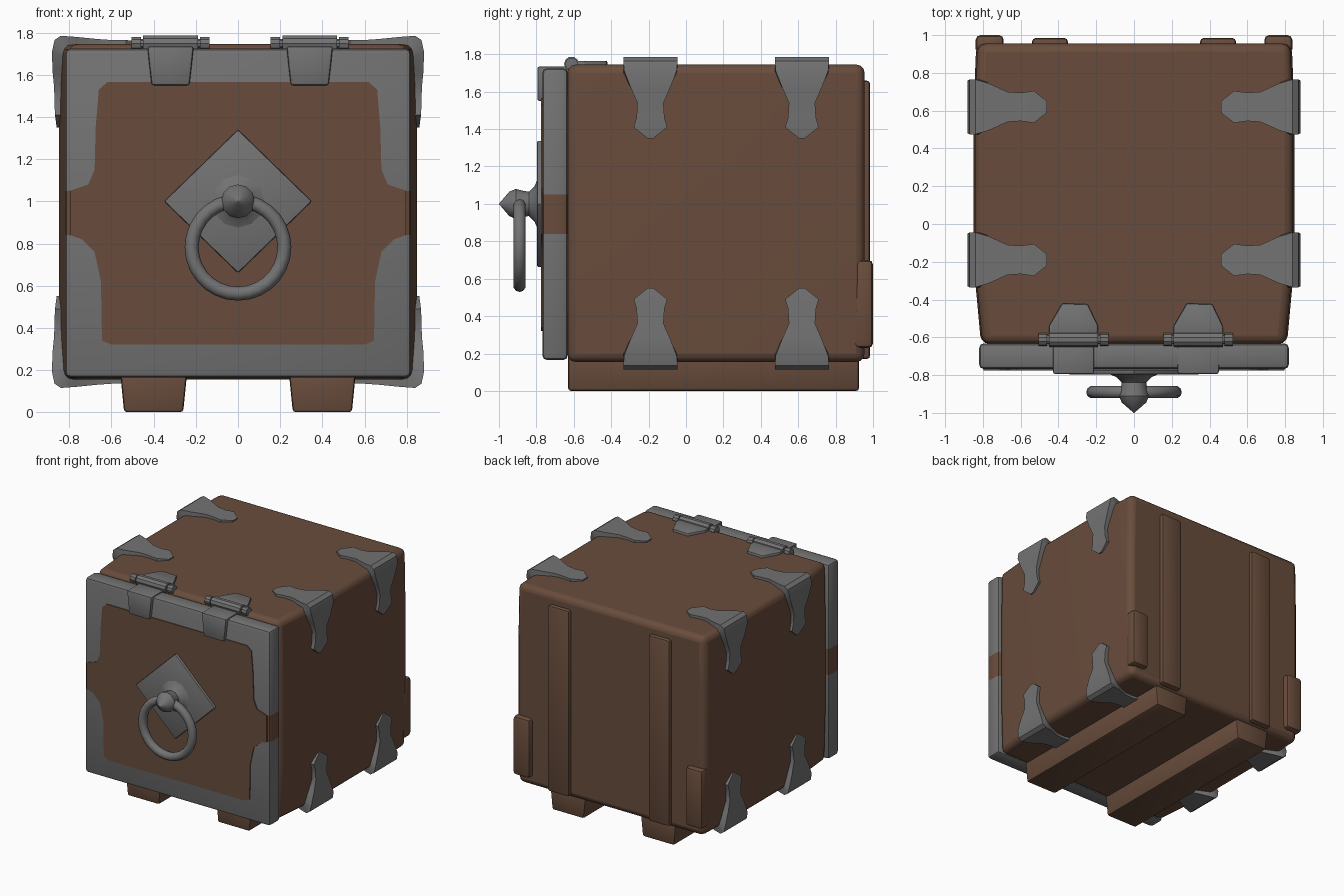
import bpy, bmesh, math
from mathutils import Matrix

if "Cube" in bpy.data.objects:
    bpy.data.objects.remove(bpy.data.objects["Cube"])


def material(name, rgb):
    m = bpy.data.materials.new(name)
    m.diffuse_color = (*rgb, 1)
    m.use_nodes = True
    m.node_tree.nodes["Principled BSDF"].inputs["Base Color"].default_value = m.diffuse_color
    return m


WOOD = material("brown wood", (0.14, 0.073, 0.045))
METAL = material("grey metal", (0.17, 0.17, 0.17))


def finish(name, bm, mat, bevel=0, segs=2, angle=35):
    bmesh.ops.remove_doubles(bm, verts=bm.verts, dist=1e-5)
    bmesh.ops.recalc_face_normals(bm, faces=bm.faces)
    if bevel:
        bmesh.ops.bevel(bm, geom=list(bm.edges), offset=bevel, segments=segs,
                        affect='EDGES', profile=0.5, clamp_overlap=True)
    me = bpy.data.meshes.new(name)
    bm.to_mesh(me)
    bm.free()
    me.materials.append(mat)
    ob = bpy.data.objects.new(name, me)
    bpy.context.collection.objects.link(ob)
    bpy.ops.object.select_all(action='DESELECT')
    ob.select_set(True)
    bpy.context.view_layer.objects.active = ob
    bpy.ops.object.shade_smooth_by_angle(angle=math.radians(angle))
    return ob


def loft(bm, rings):
    """Bridge matching rings of points and cap both ends."""
    vs = [[bm.verts.new(p) for p in r] for r in rings]
    n = len(vs[0])
    for a, b in zip(vs, vs[1:]):
        for i in range(n):
            j = (i + 1) % n
            bm.faces.new((a[i], a[j], b[j], b[i]))
    bm.faces.new(vs[0])
    bm.faces.new(vs[-1][::-1])


def box(name, x, y, z, mat, bevel=0.0, taper=0.0):
    """Box from ranges; taper narrows the bottom in x."""
    bm = bmesh.new()
    rings = []
    for h, t in ((z[0], taper), (z[1], 0)):
        rings.append([(x[0] + t, y[0], h), (x[1] - t, y[0], h),
                      (x[1] - t, y[1], h), (x[0] + t, y[1], h)])
    loft(bm, rings)
    return finish(name, bm, mat, bevel)


def plate(name, pts, y0, y1, mat, bevel=0.0):
    """Polygon in xz extruded along y."""
    bm = bmesh.new()
    loft(bm, [[(x, y, z) for x, z in pts] for y in (y0, y1)])
    return finish(name, bm, mat, bevel)


def spin(name, profile, centre, axis, sides, mat):
    """Surface of revolution from (radius, position) pairs along x or y."""
    bm = bmesh.new()
    rings = []
    for r, t in profile:
        ring = []
        for i in range(sides):
            a = 2 * math.pi * i / sides
            c, s = r * math.cos(a), r * math.sin(a)
            p = (t, c, s) if axis == 'x' else (c, t, s)
            ring.append(tuple(p[k] + centre[k] for k in range(3)))
        rings.append(ring)
    loft(bm, rings)
    return finish(name, bm, mat)


# wooden body, slightly bulged at the sides
half = [(0.81, -0.635), (0.85, -0.2), (0.85, 0.6), (0.835, 0.955)]
foot = half + [(-x, y) for x, y in reversed(half)]
bm = bmesh.new()
loft(bm, [[(x * k, y, z) for x, y in foot]
          for z, k in ((0.155, 0.985), (0.6, 1.0), (1.3, 1.0), (1.745, 0.99))])
body = finish("body", bm, WOOD, 0, angle=40)
mod = body.modifiers.new("soft edges", 'BEVEL')
mod.width, mod.segments, mod.limit_method = 0.045, 3, 'ANGLE'

# skids, back planks and lower back corner blocks
for side, s in (("left", -1), ("right", 1)):
    def xr(a, b):
        return tuple(sorted((s * a, s * b)))
    box(side + "_skid", xr(0.24, 0.56), (-0.63, 0.925), (0, 0.2), WOOD, 0.015, 0.02)
    box(side + "_back_plank", xr(0.35, 0.54), (0.9, 0.985), (0.17, 1.66), WOOD, 0.02)
    box(side + "_back_corner", xr(0.69, 0.838), (0.9, 1.0), (0.23, 0.70), WOOD, 0.025)

# metal door with wooden bands on its sides
door = box("door", (-0.82, 0.82), (-0.768, -0.632), (0.165, 1.725), METAL, 0.025)
door.data.materials.append(WOOD)
bm = bmesh.new()
bm.from_mesh(door.data)
for h in (0.84, 1.05):
    bmesh.ops.bisect_plane(bm, geom=bm.verts[:] + bm.edges[:] + bm.faces[:],
                           plane_co=(0, 0, h), plane_no=(0, 0, 1))
for f in bm.faces:
    c = f.calc_center_median()
    if 0.84 < c.z < 1.05 and abs(c.x) > 0.78:
        f.material_index = 1
bm.to_mesh(door.data)
bm.free()

# wooden door panel reaching the side edges at mid height
right = [(0.60, 0.32), (0.645, 0.34), (0.65, 0.62), (0.68, 0.76), (0.74, 0.82), (0.797, 0.84),
         (0.797, 1.05), (0.71, 1.08), (0.68, 1.15), (0.675, 1.35), (0.66, 1.53), (0.62, 1.565)]
plate("door_panel", right + [(-x, z) for x, z in reversed(right)], -0.775, -0.766, WOOD)

# diamond plate, knob and ring
plate("diamond_plate", [(0, 0.66), (0.35, 1.0), (0, 1.34), (-0.35, 1.0)],
      -0.797, -0.76, METAL, 0.008)
spin("knob", [(0.14, -0.79), (0.095, -0.81), (0.065, -0.84), (0.07, -0.87), (0.08, -0.91),
              (0.065, -0.945), (0.001, -1.0)], (0, 0, 1.0), 'y', 12, METAL)
bpy.ops.mesh.primitive_torus_add(location=(0, -0.89, 0.782), rotation=(math.pi / 2, 0, 0),
                                 major_radius=0.22, minor_radius=0.033,
                                 major_segments=28, minor_segments=10)
ring = bpy.context.object
ring.name = "pull_ring"
ring.data.materials.append(METAL)
bpy.ops.object.shade_smooth()

# hinges: stepped barrel, top leaf and front leaf
for side, c in (("left", -0.32), ("right", 0.34)):
    prof = [(0.034, -0.185), (0.034, -0.14), (0.024, -0.14), (0.024, -0.13), (0.04, -0.13),
            (0.04, 0.13), (0.024, 0.13), (0.024, 0.14), (0.034, 0.14), (0.034, 0.185)]
    spin(side + "_hinge_barrel", prof, (c, -0.612, 1.748), 'x', 10, METAL)
    bm = bmesh.new()
    leaf = [(-0.13, -0.6), (0.13, -0.6), (0.13, -0.54), (0.075, -0.425),
            (-0.06, -0.42), (-0.13, -0.54)]
    loft(bm, [[(c + x, y, z) for x, y in leaf] for z in (1.70, 1.765)])
    finish(side + "_hinge_top_leaf", bm, METAL, 0.008)
    front = [(-0.09, 1.55), (0.09, 1.55), (0.10, 1.64), (0.11, 1.735), (-0.11, 1.735), (-0.10, 1.64)]
    plate(side + "_hinge_front_leaf", [(c + x, z) for x, z in front], -0.795, -0.62, METAL, 0.012)

# edge clamps: flared straps wrapped around top and bottom side edges
strap = [(0.46, 1.755, 0.03), (0.53, 1.765, 0.085), (0.60, 1.765, 0.075), (0.67, 1.77, 0.08),
         (0.77, 1.78, 0.125), (0.84, 1.785, 0.145), (0.87, 1.765, 0.145), (0.882, 1.71, 0.14),
         (0.88, 1.62, 0.105), (0.872, 1.54, 0.07), (0.87, 1.46, 0.075), (0.868, 1.41, 0.09),
         (0.86, 1.35, 0.015)]
for s, sn in ((-1, "left"), (1, "right")):
    for yc, yn in ((-0.19, "front"), (0.62, "back")):
        for top, zn in ((True, "upper"), (False, "lower")):
            bm = bmesh.new()
            rings = []
            for x, z, w in strap:
                pts = [(x, yc - w, z), (x, yc + w, z),
                       (min(x, 0.80), yc + w, min(z, 1.69)), (min(x, 0.80), yc - w, min(z, 1.69))]
                rings.append([(s * a, b, c if top else 1.9 - c) for a, b, c in pts])
            loft(bm, rings)
            finish(f"{sn}_{yn}_{zn}_clamp", bm, METAL)
